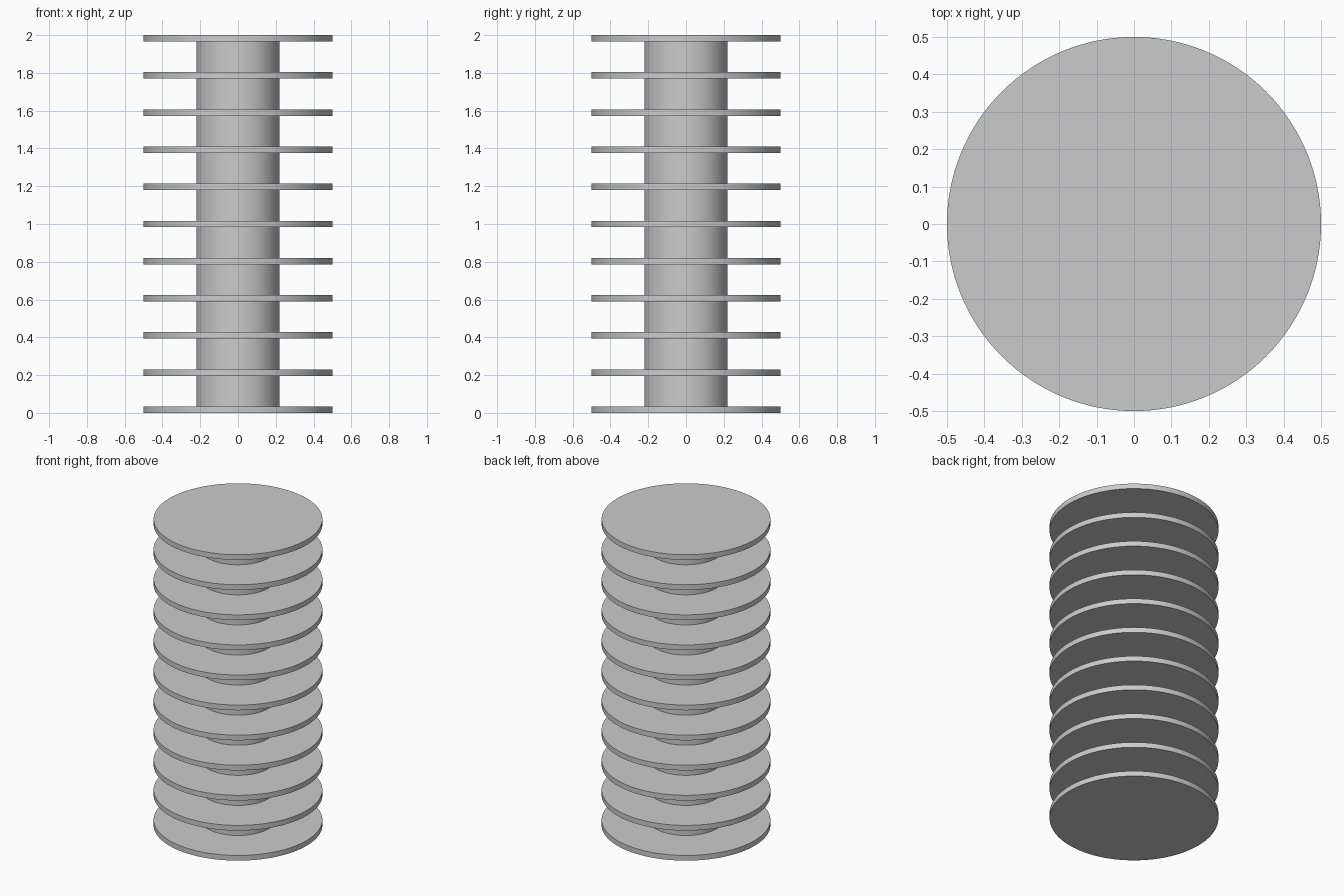
import bpy

cube = bpy.data.objects.get("Cube")
if cube:
    bpy.data.objects.remove(cube, do_unlink=True)

HEIGHT = 2.0
DISC_COUNT = 11
DISC_RADIUS = 0.5
DISC_THICKNESS = 0.034
COLUMN_RADIUS = 0.22
PITCH = (HEIGHT - DISC_THICKNESS) / (DISC_COUNT - 1)

grey = bpy.data.materials.new("plain grey")
grey.use_nodes = True
colour = (0.6, 0.6, 0.6, 1.0)
grey.diffuse_color = colour
grey.node_tree.nodes["Principled BSDF"].inputs["Base Color"].default_value = colour


def cylinder(name, radius, bottom, top, sides=128):
    bpy.ops.mesh.primitive_cylinder_add(
        vertices=sides, radius=radius, depth=top - bottom,
        location=(0, 0, (bottom + top) / 2))
    obj = bpy.context.object
    obj.name = name
    obj.data.materials.append(grey)
    bpy.ops.object.shade_smooth_by_angle()
    return obj


# Evenly spaced fins, the first and last closing the ends
for i in range(DISC_COUNT):
    z = i * PITCH
    cylinder(f"fin_disc_{i + 1}", DISC_RADIUS, z, z + DISC_THICKNESS)

# Central column, ending inside the two end discs
cylinder("central_column", COLUMN_RADIUS,
         DISC_THICKNESS / 2, HEIGHT - DISC_THICKNESS / 2)
